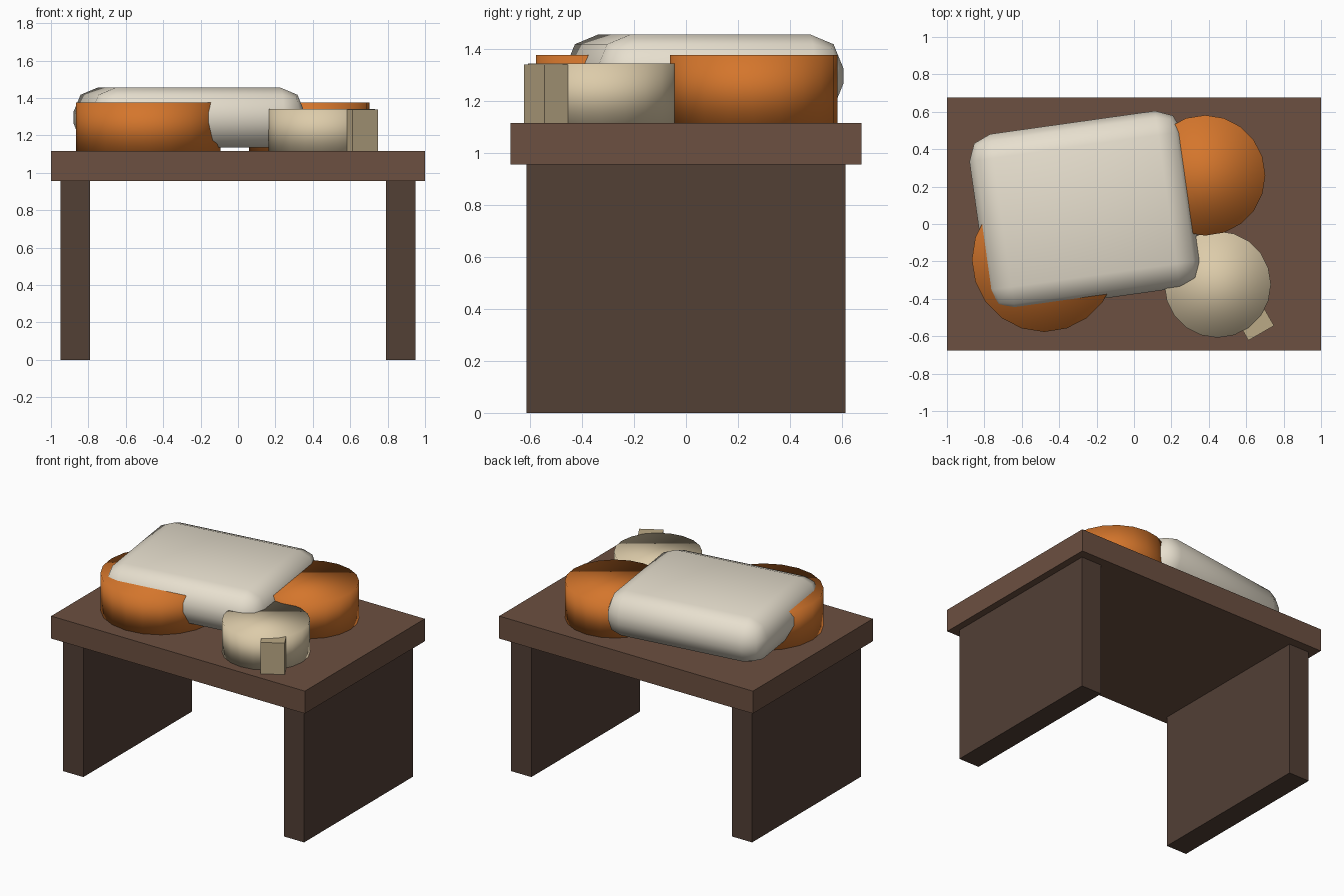
import bpy
from math import radians

if "Cube" in bpy.data.objects:
    bpy.data.objects.remove(bpy.data.objects["Cube"])


def material(name, rgb):
    m = bpy.data.materials.new(name)
    m.diffuse_color = (*rgb, 1)
    m.use_nodes = True
    m.node_tree.nodes["Principled BSDF"].inputs["Base Color"].default_value = m.diffuse_color
    return m


TOP_WOOD = material("top_wood", (0.15, 0.08, 0.052))
LEG_WOOD = material("leg_wood", (0.085, 0.05, 0.036))
ORANGE = material("orange", (0.66, 0.18, 0.025))
CREAM = material("cream", (0.72, 0.60, 0.40))
TAN = material("tan", (0.50, 0.40, 0.24))
IVORY = material("ivory", (0.80, 0.74, 0.62))


def box(name, centre, size, mat, turn=0):
    bpy.ops.mesh.primitive_cube_add(size=1, location=centre)
    ob = bpy.context.object
    ob.name = name
    ob.scale = size
    bpy.ops.object.transform_apply(location=False, rotation=False, scale=True)
    ob.rotation_euler.z = radians(turn)
    ob.data.materials.append(mat)
    return ob


def drum(name, x, y, radius, z_top, mat):
    # Low-sided drum, smooth all over, standing on the table top
    height = z_top - TABLE_Z
    bpy.ops.mesh.primitive_cylinder_add(vertices=20, radius=radius, depth=height,
                                        location=(x, y, TABLE_Z + height / 2))
    ob = bpy.context.object
    ob.name = name
    ob.data.materials.append(mat)
    bpy.ops.object.shade_smooth()
    return ob


TABLE_Z = 1.115

# Table: top slab and two panel legs
box("table_top", (0, 0, 1.035), (2, 1.35, 0.16), TOP_WOOD)
for side, label in ((-1, "left"), (1, "right")):
    box(f"{label}_leg_panel", (side * 0.87, 0, 0.4775), (0.16, 1.225, 0.955), LEG_WOOD)

# Round pieces on the table
drum("front_round", -0.48, -0.19, 0.387, 1.375, ORANGE)
drum("back_round", 0.38, 0.26, 0.322, 1.375, ORANGE)
drum("small_round", 0.447, -0.323, 0.285, 1.342, CREAM)

# Block against the small round piece
box("side_block", (0.643, -0.518, 1.227), (0.158, 0.15, 0.224), TAN, turn=30)

# Soft rounded slab resting across the round pieces
slab = box("rounded_slab", (-0.262, 0.07, 1.295), (1.15, 0.955, 0.32), IVORY, turn=8)
bevel = slab.modifiers.new("rounding", "BEVEL")
bevel.width = 0.13
bevel.segments = 2
bpy.ops.object.shade_smooth()
